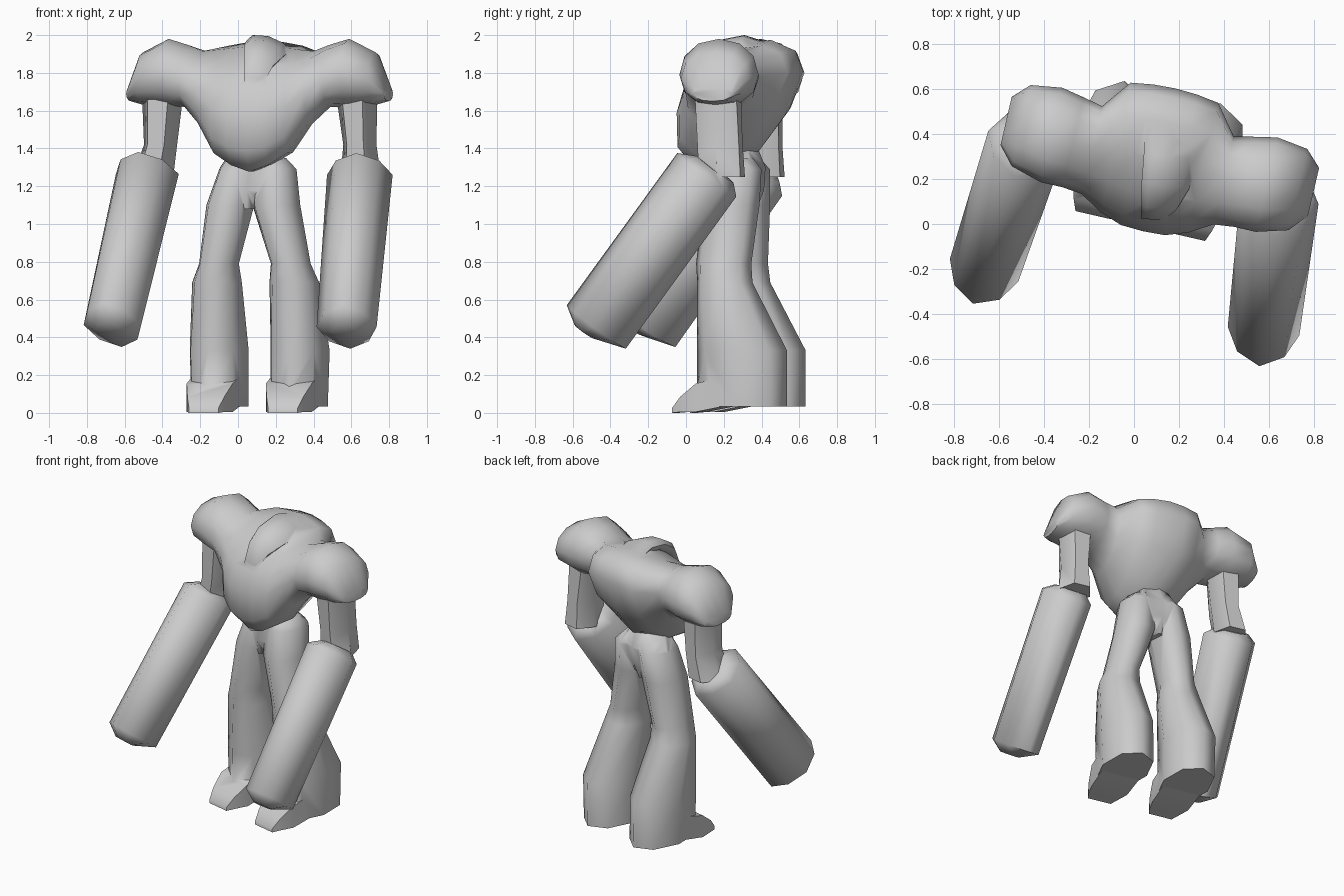
import bpy, bmesh, math
from mathutils import Vector

if "Cube" in bpy.data.objects:
    bpy.data.objects.remove(bpy.data.objects["Cube"])

YAW = math.radians(13)
R = Vector((math.cos(YAW), -math.sin(YAW), 0))    # body right
F = Vector((-math.sin(YAW), -math.cos(YAW), 0))   # body forward
Z = Vector((0, 0, 1))
ORIGIN = Vector((0.11, 0.28, 0))

grey = bpy.data.materials.new("stone_grey")
grey.diffuse_color = (0.6, 0.6, 0.6, 1)
grey.use_nodes = True
grey.node_tree.nodes["Principled BSDF"].inputs["Base Color"].default_value = grey.diffuse_color


def body(a, b, z):
    """Point from body-right, body-forward and height."""
    return ORIGIN + R * a + F * b + Z * z


def smooth(ob):
    bpy.ops.object.select_all(action='DESELECT')
    ob.select_set(True)
    bpy.context.view_layer.objects.active = ob
    bpy.ops.object.shade_smooth_by_angle(angle=math.radians(64))


def loft(name, rings, sides, square=1.0, phase=0.0):
    """Skin a row of (centre, u, v, optional opposite v) rings, closing both ends."""
    bm = bmesh.new()
    rows = []
    for c, u, v, *w in rings:
        row = []
        for i in range(sides):
            t = 2 * math.pi * i / sides + phase
            cu, sv = math.cos(t), math.sin(t)
            cu = math.copysign(abs(cu) ** square, cu)
            sv = math.copysign(abs(sv) ** square, sv)
            row.append(bm.verts.new(c + u * cu + (w[0] if w and sv < 0 else v) * sv))
        rows.append(row)
    for lo, hi in zip(rows, rows[1:]):
        for i in range(sides):
            j = (i + 1) % sides
            bm.faces.new((lo[i], lo[j], hi[j], hi[i]))
    bm.faces.new(rows[0][::-1])
    bm.faces.new(rows[-1])
    bmesh.ops.recalc_face_normals(bm, faces=bm.faces)
    me = bpy.data.meshes.new(name)
    bm.to_mesh(me)
    bm.free()
    me.materials.append(grey)
    ob = bpy.data.objects.new(name, me)
    bpy.context.collection.objects.link(ob)
    smooth(ob)
    return ob


def fuse(base, parts):
    """Merge overlapping parts into one skin."""
    bpy.context.view_layer.objects.active = base
    for p in parts:
        m = base.modifiers.new("union", 'BOOLEAN')
        m.operation, m.solver, m.object = 'UNION', 'EXACT', p
        bpy.ops.object.modifier_apply(modifier=m.name)
        bpy.data.objects.remove(p)
    smooth(base)


# Torso and shoulders: one skin swept from shoulder to shoulder
half = [  # right, forward, height, half depth, up, down, forward tilt, belly skew
    (0.70, -0.02, 1.69, 0.11, 0.03, 0.04, 0, 0),
    (0.63, -0.015, 1.77, 0.185, 0.14, 0.14, 0, 0),
    (0.49, -0.005, 1.79, 0.215, 0.19, 0.175, 0, 0),
    (0.39, 0.005, 1.77, 0.205, 0.18, 0.15, 0.01, 0),
    (0.30, 0.02, 1.74, 0.20, 0.175, 0.21, 0.04, 0.02),
    (0.20, -0.015, 1.71, 0.295, 0.215, 0.33, 0.09, 0.07),
    (0.10, -0.005, 1.70, 0.32, 0.235, 0.38, 0.11, 0.07)]
rows = ([(-r[0],) + r[1:] for r in half]
        + [(0, -0.005, 1.70, 0.325, 0.25, 0.42, 0.11, 0.07)] + half[::-1])
torso = loft("torso", [(body(a, b, z), F * d - Z * t, Z * up, Z * dn - F * k)
                       for a, b, z, d, up, dn, t, k in rows], 12, 0.95)

# Neck hump running from the front of the chest over the top
slope = Vector((0.97, -0.1, -0.25))
neck = loft("neck_hump", [
    (Vector((0.08, 0.02, 1.75)), slope * 0.05, Z * 0.03),
    (Vector((0.11, 0.07, 1.86)), slope * 0.08, Z * 0.05),
    (Vector((0.14, 0.17, 1.92)), slope * 0.11, Z * 0.05),
    (Vector((0.16, 0.30, 1.94)), slope * 0.12, Z * 0.055),
    (Vector((0.18, 0.50, 1.88)), slope * 0.13, Z * 0.05)], 8)
fuse(torso, [neck])

# Pelvis bridging the thighs
legs = loft("legs", [
    (body(-0.035, 0.02, 1.08), R * 0.04, F * 0.11),
    (body(-0.03, 0.01, 1.18), R * 0.14, F * 0.14),
    (body(-0.02, 0.0, 1.30), R * 0.19, F * 0.14),
    (body(-0.015, 0.03, 1.40), R * 0.12, F * 0.13)], 8)

limbs = []
for s, side in ((1, "right"), (-1, "left")):
    # Leg: hip, thigh, knee, flared calf
    leg = [(0.08, 0.01, 1.35, 0.08, 0.10, -0.01), (0.10, 0.0, 1.29, 0.11, 0.145, -0.005),
           (0.125, 0.02, 1.10, 0.13, 0.155, -0.025), (0.195, 0.04, 0.79, 0.108, 0.15, -0.012),
           (0.21, 0.03, 0.69, 0.135, 0.15, -0.01), (0.22, -0.065, 0.33, 0.16, 0.245, -0.01),
           (0.215, -0.065, 0.035, 0.155, 0.245, -0.01)]
    limbs.append(loft(side + "_leg", [(body(s * a + o, b, z), R * w, F * d)
                                      for a, b, z, w, d, o in leg], 8, 0.95))

    # Foot: low wedge ending in a blunt toe
    q = math.sqrt(2)
    foot = [(-0.02, 0.12, 0.13, 0.08), (0.16, 0.08, 0.125, 0.075),
            (0.25, 0.045, 0.10, 0.04), (0.30, 0.012, 0.08, 0.012)]
    limbs.append(loft(side + "_foot", [(body(s * 0.215 - 0.015, b, z), R * w * q, Z * h * q)
                                       for b, z, w, h in foot], 4, 1.0, math.pi / 4))
fuse(legs, limbs)

# Arms: thin upper arm and heavy hanging forearm
arms = {
    "right": (((0.63, 0.17, 1.66), (0.645, 0.18, 1.42), (0.65, 0.19, 1.25)),
              (0.645, 0.11, 1.26), (0.575, -0.475, 0.455)),
    "left": (((-0.40, 0.39, 1.66), (-0.41, 0.39, 1.42), (-0.45, 0.40, 1.25)),
             (-0.48, 0.36, 1.265), (-0.665, -0.205, 0.465))}
for side, (upper, elbow, wrist) in arms.items():
    shoulder = loft(side + "_upper_arm", [(Vector(p), R * w, F * 0.13)
                                          for p, w in zip(upper, (0.11, 0.09, 0.11))], 6)
    top, end = Vector(elbow), Vector(wrist)
    d = (end - top).normalized()
    u = d.cross(Z).normalized()
    v = u.cross(d).normalized()
    forearm = loft(side + "_arm", [
        (top - d * 0.05 - v * 0.02, u * 0.11, v * 0.12),
        (top, u * 0.175, v * 0.195),
        (end, u * 0.16, v * 0.195),
        (end + d * 0.06 + v * 0.04, u * 0.07, v * 0.06)], 8, 1.2)
    fuse(forearm, [shoulder])
